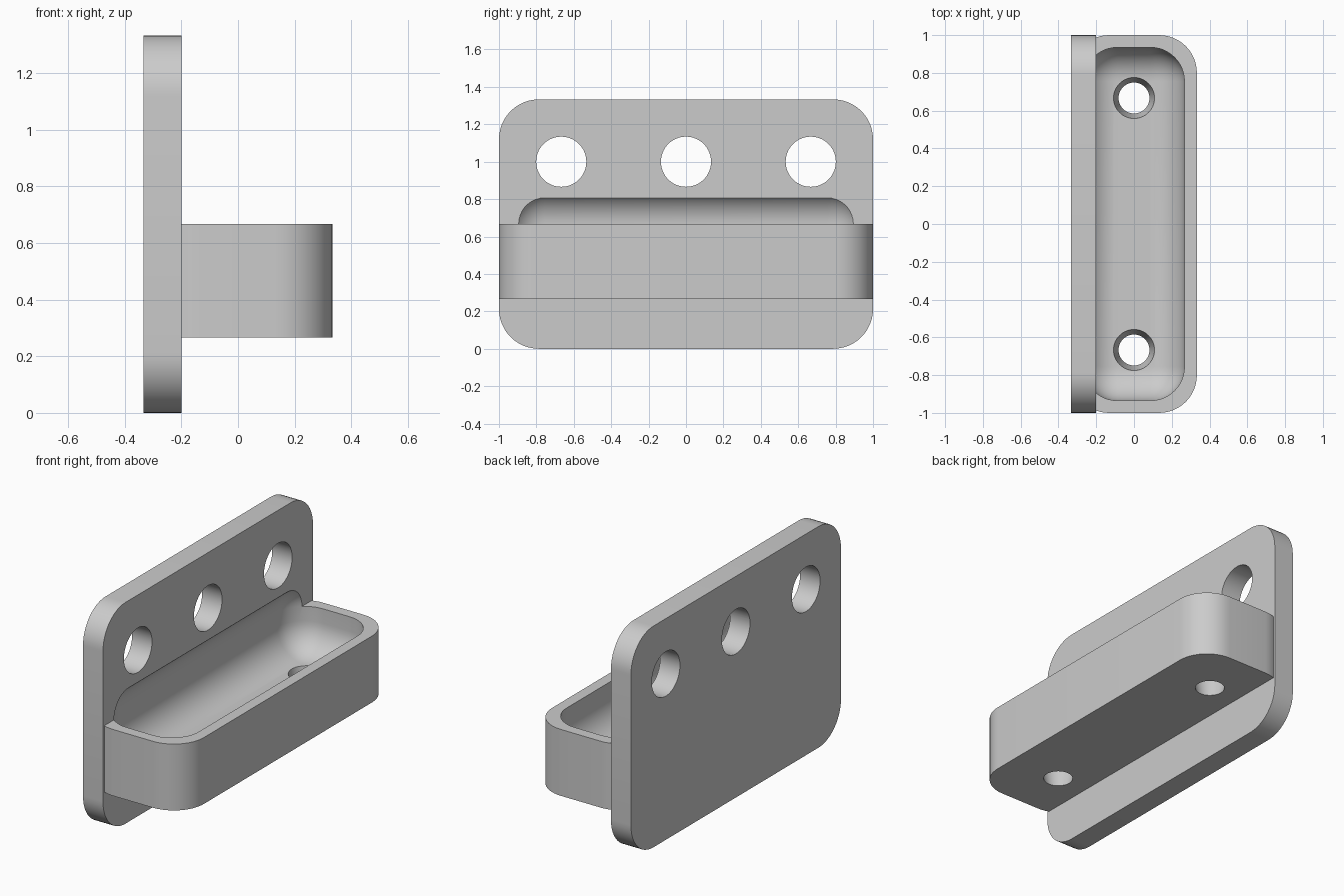
import bpy, bmesh, math
from mathutils import Matrix

cube = bpy.data.objects.get("Cube")
if cube:
    bpy.data.objects.remove(cube, do_unlink=True)

grey = bpy.data.materials.new("light grey")
grey.use_nodes = True
colour = (0.6, 0.6, 0.6, 1)
grey.diffuse_color = colour
grey.node_tree.nodes["Principled BSDF"].inputs["Base Color"].default_value = colour


def add_object(name, bm):
    bmesh.ops.recalc_face_normals(bm, faces=bm.faces)
    mesh = bpy.data.meshes.new(name)
    bm.to_mesh(mesh)
    bm.free()
    mesh.materials.append(grey)
    obj = bpy.data.objects.new(name, mesh)
    bpy.context.collection.objects.link(obj)
    return obj


def rounded_box(name, low, high, radius, axis=None, segments=12):
    """Box with rounded edges: only those along one axis, or all of them."""
    bm = bmesh.new()
    bmesh.ops.create_cube(bm, size=1)
    for v in bm.verts:
        for i in range(3):
            v.co[i] = low[i] if v.co[i] < 0 else high[i]
    edges = [e for e in bm.edges if axis is None
             or abs(e.verts[0].co[axis] - e.verts[1].co[axis]) > 0.01]
    bmesh.ops.bevel(bm, geom=edges, offset=radius, offset_type='OFFSET',
                    segments=segments, profile=0.5, affect='EDGES')
    return add_object(name, bm)


def cutter(name, centre, bottom_radius, top_radius, depth, turn=0):
    bm = bmesh.new()
    matrix = Matrix.Translation(centre) @ Matrix.Rotation(turn, 4, 'Y')
    bmesh.ops.create_cone(bm, cap_ends=True, segments=64, radius1=bottom_radius,
                          radius2=top_radius, depth=depth, matrix=matrix)
    return add_object(name, bm)


def combine(target, tool, operation):
    mod = target.modifiers.new(operation, 'BOOLEAN')
    mod.operation = operation
    mod.solver = 'EXACT'
    mod.object = tool
    bpy.context.view_layer.update()
    graph = bpy.context.evaluated_depsgraph_get()
    mesh = bpy.data.meshes.new_from_object(target.evaluated_get(graph))
    target.modifiers.clear()
    target.data = mesh
    bpy.data.objects.remove(tool, do_unlink=True)


# Upright wall plate joined to the tray block
body = rounded_box("wall_plate_with_tray", (-0.333, -1, 0), (-0.2, 1, 1.333), 0.213, axis=0)
block = rounded_box("tray_block", (-0.331, -1, 0.267), (0.333, 1, 0.667), 0.2, axis=2)
combine(body, block, 'UNION')

# Scooped hollow, which also bites into the plate
hollow = rounded_box("hollow", (-0.267, -0.935, 0.4), (0.267, 0.935, 0.847), 0.18)
combine(body, hollow, 'DIFFERENCE')

# Three mounting holes through the plate
for y in (-0.667, 0, 0.667):
    hole = cutter("mounting_hole", (-0.267, y, 1), 0.134, 0.134, 0.3, math.pi / 2)
    combine(body, hole, 'DIFFERENCE')

# Two tapered drain holes through the tray floor
for y in (-0.667, 0.667):
    hole = cutter("drain_hole", (0, y, 0.333), 0.079, 0.111, 0.16)
    combine(body, hole, 'DIFFERENCE')

# Smooth curves with crisp edges
bpy.ops.object.select_all(action='DESELECT')
body.select_set(True)
bpy.context.view_layer.objects.active = body
bpy.ops.object.shade_smooth_by_angle(angle=math.radians(25))
